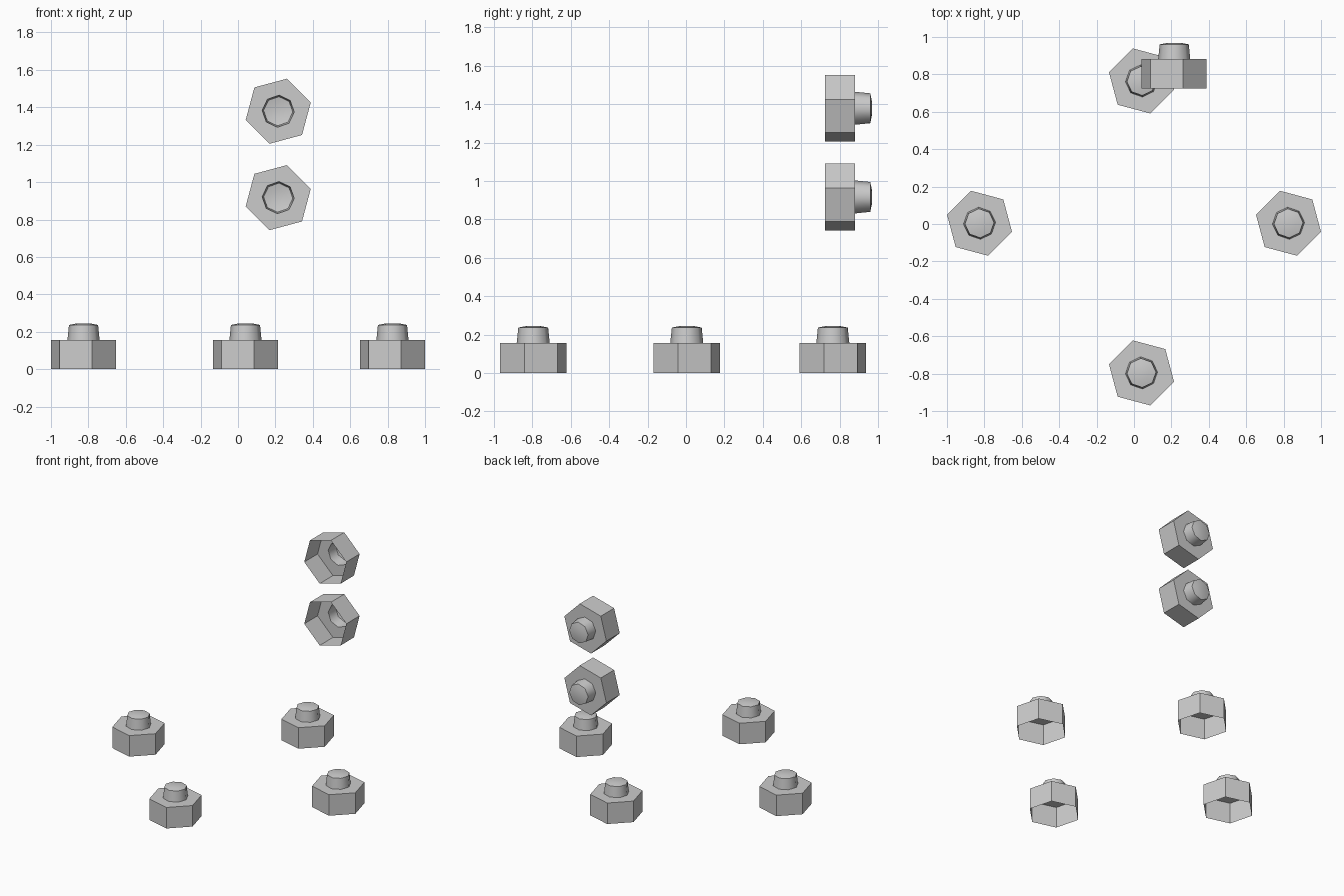
import bpy, bmesh
from math import cos, sin, pi, radians

if "Cube" in bpy.data.objects:
    bpy.data.objects.remove(bpy.data.objects["Cube"])


def ring(bm, sides, radius, z, turn):
    vs = [bm.verts.new((radius * cos(turn + 2 * pi * i / sides),
                        radius * sin(turn + 2 * pi * i / sides), z))
          for i in range(sides)]
    es = [bm.edges.new((vs[i], vs[(i + 1) % sides])) for i in range(sides)]
    return vs, es


def skin(bm, a, b):
    n = len(a)
    for i in range(n):
        j = (i + 1) % n
        bm.faces.new((a[i], a[j], b[j], b[i]))


def cap_mesh():
    bm = bmesh.new()
    # open hexagonal skirt
    low, _ = ring(bm, 6, 0.18, 0.0, radians(-15))
    top, top_edges = ring(bm, 6, 0.18, 0.157, radians(-15))
    skin(bm, low, top)
    # hollow eight-sided knob with a shallow crown
    turn = radians(3)
    base, base_edges = ring(bm, 8, 0.086, 0.157, turn)
    rim, _ = ring(bm, 8, 0.078, 0.236, turn)
    crown, _ = ring(bm, 8, 0.04, 0.244, turn)
    skin(bm, base, rim)
    skin(bm, rim, crown)
    bm.faces.new(crown)
    # flat shoulder between hexagon and knob
    bmesh.ops.triangle_fill(bm, edges=top_edges + base_edges,
                            use_beauty=True, normal=(0, 0, 1))
    bmesh.ops.recalc_face_normals(bm, faces=bm.faces)
    bm.normal_update()
    if crown[0].link_faces and sum(f.normal.z for f in bm.faces) < 0:
        bmesh.ops.reverse_faces(bm, faces=bm.faces)
    me = bpy.data.meshes.new("hex_cap")
    bm.to_mesh(me)
    bm.free()
    return me


mesh = cap_mesh()


def place(name, loc, tilt=0.0):
    ob = bpy.data.objects.new(name, mesh.copy())
    ob.location = loc
    ob.rotation_euler = (tilt, 0, 0)
    bpy.context.collection.objects.link(ob)
    bpy.context.view_layer.objects.active = ob
    bpy.ops.object.select_all(action='DESELECT')
    ob.select_set(True)
    bpy.ops.object.shade_smooth_by_angle(angle=radians(50))


# four upright caps on the ground
place("left_cap", (-0.826, 0.004, 0))
place("right_cap", (0.826, 0.004, 0))
place("front_cap", (0.04, -0.796, 0))
place("back_cap", (0.04, 0.765, 0))

# two caps lying sideways, knobs facing the back
place("lower_side_cap", (0.215, 0.724, 0.917), -pi / 2)
place("upper_side_cap", (0.215, 0.724, 1.379), -pi / 2)
